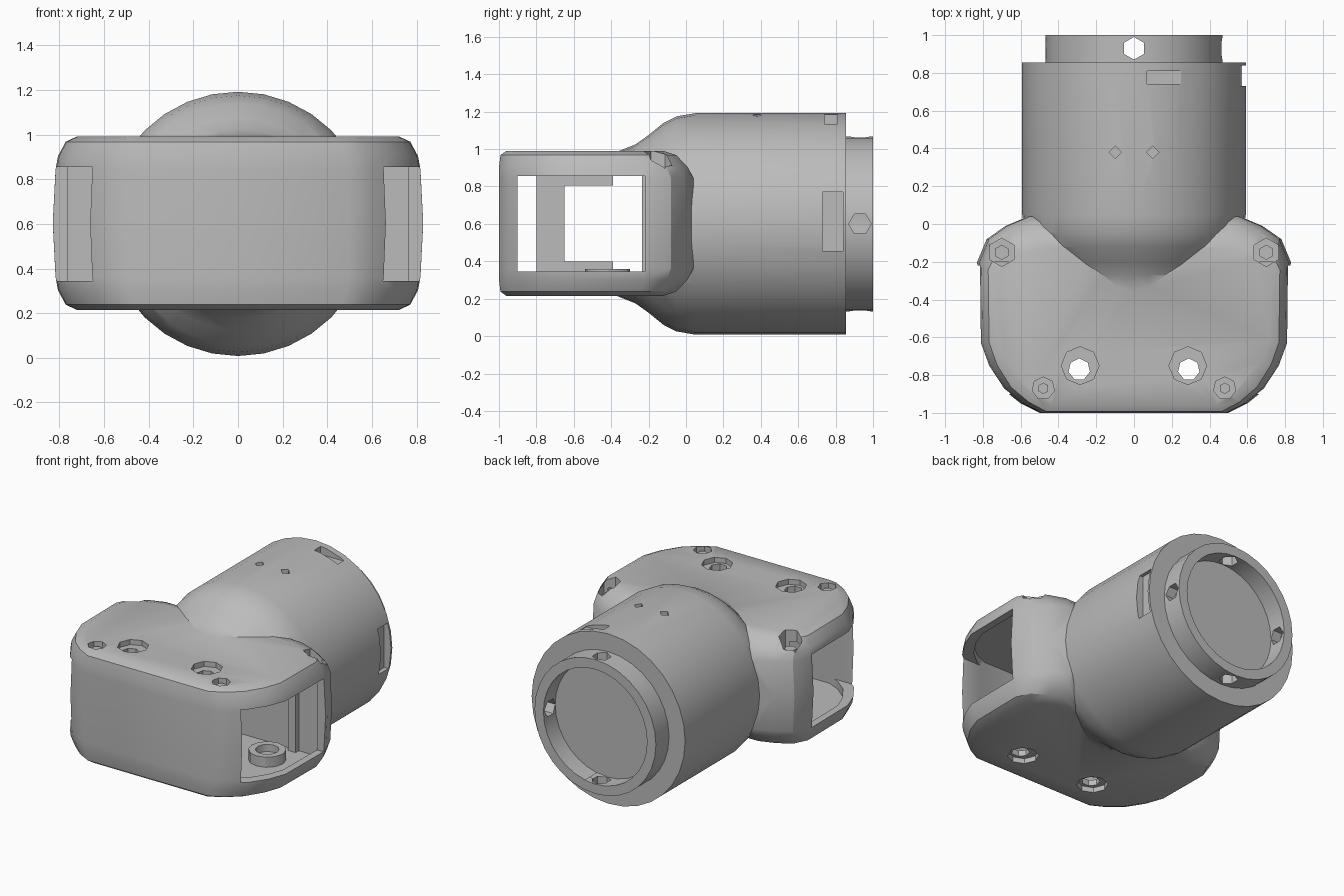
import bpy, bmesh, math
from mathutils import Matrix

if "Cube" in bpy.data.objects:
    bpy.data.objects.remove(bpy.data.objects["Cube"])

MID = 0.603  # height of the horizontal centre line
grey = bpy.data.materials.new("plain grey")
grey.diffuse_color = (0.5, 0.5, 0.5, 1)
grey.use_nodes = True
grey.node_tree.nodes["Principled BSDF"].inputs["Base Color"].default_value = grey.diffuse_color


def finish(name, bm):
    bmesh.ops.recalc_face_normals(bm, faces=bm.faces)
    me = bpy.data.meshes.new(name)
    bm.to_mesh(me)
    bm.free()
    me.materials.append(grey)
    ob = bpy.data.objects.new(name, me)
    bpy.context.collection.objects.link(ob)
    return ob


def loft(name, rings):
    """Skin a list of equal rings and cap both ends."""
    bm = bmesh.new()
    rows = [[bm.verts.new(p) for p in ring] for ring in rings]
    n = len(rows[0])
    for a, b in zip(rows, rows[1:]):
        for i in range(n):
            j = (i + 1) % n
            bm.faces.new((a[i], a[j], b[j], b[i]))
    bm.faces.new(rows[0])
    bm.faces.new(rows[-1])
    return finish(name, bm)


def box(name, x0, x1, y0, y1, z0, z1):
    return loft(name, [[(x0, y0, z), (x1, y0, z), (x1, y1, z), (x0, y1, z)]
                       for z in (z0, z1)])


def tube(name, centre, r, depth, sides=12, axis='Z'):
    bm = bmesh.new()
    rot = {'Z': Matrix(), 'X': Matrix.Rotation(math.pi / 2, 4, 'Y')}[axis]
    bmesh.ops.create_cone(bm, cap_ends=True, segments=sides, radius1=r, radius2=r,
                          depth=depth, matrix=Matrix.Translation(centre) @ rot)
    return finish(name, bm)


def combine(target, other, operation='DIFFERENCE'):
    mod = target.modifiers.new("combine", 'BOOLEAN')
    mod.operation, mod.solver, mod.object = operation, 'EXACT', other
    dg = bpy.context.evaluated_depsgraph_get()
    dg.update()
    me = bpy.data.meshes.new_from_object(target.evaluated_get(dg))
    target.modifiers.clear()
    target.data = me
    bpy.data.objects.remove(other)


# rounded block, lofted from its plan outline
half = [(0.5, -1.0), (0.6, -0.95), (0.7, -0.87), (0.78, -0.75), (0.825, -0.63),
        (0.83, -0.2), (0.78, -0.08), (0.68, -0.01), (0.56, 0.04)]
outline = half + [(-x, y) for x, y in reversed(half)]


def block_ring(z, sx, back, front):
    return [(x * sx, y - back * (y + 0.4) / 0.43 if y > -0.4 else y + front * (-0.4 - y) / 0.6, z)
            for x, y in outline]


edge = [(0.388, 0.87, 0.16, 0.04), (0.365, 0.93, 0.09, 0.008),
        (0.3, 0.972, 0.03, 0), (0.24, 0.985, 0, 0)]
levels = ([(MID - h, *r) for h, *r in edge] + [(MID, 1, 0, 0)]
          + [(MID + h, *r) for h, *r in reversed(edge)])
shell = loft("housing", [block_ring(*lv) for lv in levels])

# barrel with flared front, rear neck and recessed end disc
profile = [(-0.37, 0.385), (-0.27, 0.425), (-0.2, 0.475), (-0.12, 0.54), (-0.05, 0.575),
           (0.05, 0.592), (0.855, 0.592), (0.855, 0.468), (1.0, 0.468), (1.0, 0.4), (0.87, 0.4)]
N = 32
barrel = loft("barrel", [[(r * math.cos(2 * math.pi * i / N), y, 0.6 + r * math.sin(2 * math.pi * i / N))
                          for i in range(N)] for y, r in profile])
combine(shell, barrel, 'UNION')

# inner chamber and side windows
room = [(x * 0.92, max(-0.925, min(-0.2, y * 0.93))) for x, y in half[:6]]
room += [(0.76, -0.2)]
room += [(-x, y) for x, y in reversed(room)]
combine(shell, loft("chamber", [[(x, y, z) for x, y in room] for z in (0.29, 0.91)]))
combine(shell, box("window", -1, 1, -0.9, -0.22, 0.345, 0.855))

# bolt holes through the block, screw pockets on its top
for s in (-1, 1):
    combine(shell, tube("bolt_hole", (s * 0.29, -0.77, 0.6), 0.058, 1.2, 7))
    for z in (0.99, 0.215):
        combine(shell, tube("bolt_recess", (s * 0.285, -0.75, z), 0.1, 0.07, 8))
    combine(shell, tube("front_screw_pocket", (s * 0.48, -0.87, 1.0), 0.06, 0.1, 7))
    combine(shell, tube("rear_screw_pocket", (s * 0.7, -0.15, 0.97), 0.075, 0.2, 6))
    combine(shell, tube("barrel_pinhole", (s * 0.1, 0.38, 1.18), 0.033, 0.12, 4))

# radial holes in the neck, slots near the barrel end
combine(shell, tube("neck_hole_vertical", (0, 0.93, 0.6), 0.06, 1.3, 6))
combine(shell, tube("neck_hole_across", (0, 0.93, 0.6), 0.06, 1.3, 6, 'X'))
combine(shell, box("side_slot", 0.54, 0.7, 0.73, 0.84, 0.455, 0.77))
combine(shell, box("top_slot", 0.07, 0.25, 0.74, 0.81, 1.13, 1.3))

# fittings inside the chamber
parts = [shell,
         box("inner_block", -0.2, 0.2, -0.8, -0.65, 0.28, 0.92),
         box("lower_ledge", -0.2, 0.2, -0.8, -0.39, 0.28, 0.4),
         box("upper_ledge", -0.2, 0.2, -0.8, -0.39, 0.805, 0.92)]
for s, side in ((-1, "left"), (1, "right")):
    boss = tube(side + "_boss", (s * 0.52, -0.42, 0.32), 0.12, 0.08)
    combine(boss, tube("boss_hole", (s * 0.52, -0.42, 0.36), 0.075, 0.1))
    parts.append(boss)
    parts.append(box(side + "_rib", s * 0.58 - 0.03, s * 0.58 + 0.03, -0.235, -0.19, 0.28, 0.92))
    # screw heads seated in the top pockets
    parts.append(tube(side + "_front_screw", (s * 0.48, -0.87, 0.95), 0.03, 0.04, 6))
    parts.append(tube(side + "_rear_screw", (s * 0.7, -0.15, 0.875), 0.04, 0.04, 6))

for ob in parts:
    bpy.ops.object.select_all(action='DESELECT')
    ob.select_set(True)
    bpy.context.view_layer.objects.active = ob
    bpy.ops.object.shade_smooth_by_angle(angle=math.radians(30))
